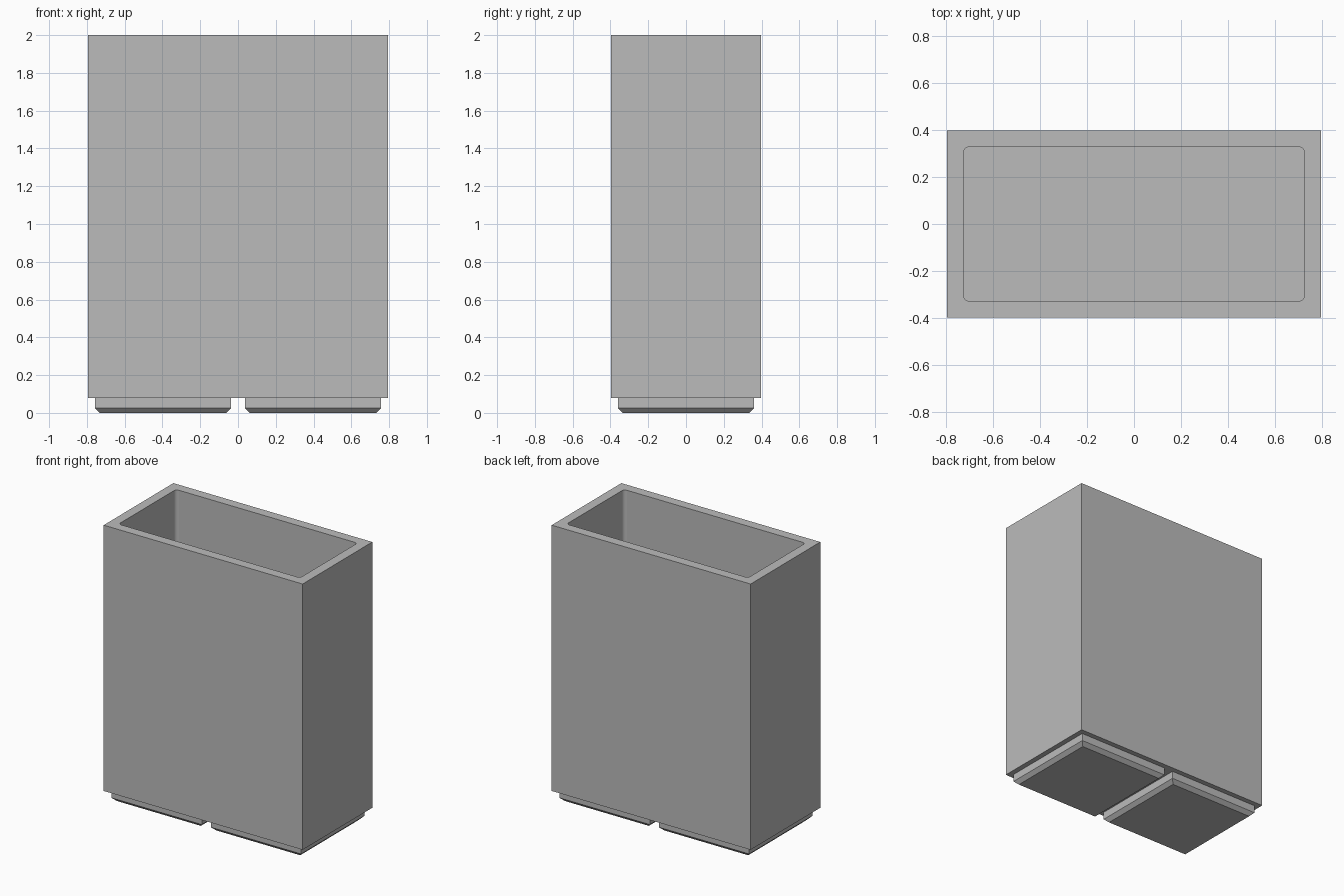
import bpy
import bmesh
from math import cos, sin, pi

cube = bpy.data.objects.get("Cube")
if cube:
    bpy.data.objects.remove(cube, do_unlink=True)

WIDTH, DEPTH, TOP = 0.795, 0.3975, 2.0   # half width, half depth, height
BASE, FLOOR = 0.08, 0.15                 # underside of body, cavity floor
WALL, RADIUS, STEPS = 0.07, 0.025, 6     # wall thickness, inner corner rounding
FOOT, GAP, CHAMFER = 0.361, 0.036, 0.026
CORNERS = [(1, 1), (-1, 1), (-1, -1), (1, -1)]

grey = bpy.data.materials.new("plain grey")
grey.use_nodes = True
colour = (0.5, 0.5, 0.5, 1)
grey.diffuse_color = colour
grey.node_tree.nodes["Principled BSDF"].inputs["Base Color"].default_value = colour


def finish(name, bm):
    bmesh.ops.recalc_face_normals(bm, faces=bm.faces)
    mesh = bpy.data.meshes.new(name)
    bm.to_mesh(mesh)
    bm.free()
    mesh.materials.append(grey)
    obj = bpy.data.objects.new(name, mesh)
    bpy.context.collection.objects.link(obj)
    return obj


def rectangle(bm, half_x, half_y, z, x=0):
    return [bm.verts.new((x + sx * half_x, sy * half_y, z)) for sx, sy in CORNERS]


def rounded_ring(bm, z):
    """Cavity outline as four corner arcs."""
    cx, cy = WIDTH - WALL - RADIUS, DEPTH - WALL - RADIUS
    arcs = []
    for k, (sx, sy) in enumerate(CORNERS):
        angles = [(k + i / STEPS) * pi / 2 for i in range(STEPS + 1)]
        arcs.append([bm.verts.new((sx * cx + RADIUS * cos(a),
                                   sy * cy + RADIUS * sin(a), z)) for a in angles])
    return arcs


def bridge(bm, low, high):
    for i in range(len(low)):
        j = (i + 1) % len(low)
        bm.faces.new((low[i], low[j], high[j], high[i]))


# Hollow body: outer box, rim and cavity with rounded vertical corners
bm = bmesh.new()
bottom = rectangle(bm, WIDTH, DEPTH, BASE)
top = rectangle(bm, WIDTH, DEPTH, TOP)
bm.faces.new(bottom)
bridge(bm, bottom, top)
upper, lower = rounded_ring(bm, TOP), rounded_ring(bm, FLOOR)
for k in range(4):
    n = (k + 1) % 4
    bm.faces.new((top[k], top[n], upper[n][0], upper[k][-1]))
    bm.faces.new((upper[k][-1], upper[n][0], lower[n][0], lower[k][-1]))
    for i in range(STEPS):
        bm.faces.new((top[k], upper[k][i + 1], upper[k][i]))
        arc = bm.faces.new((upper[k][i], upper[k][i + 1], lower[k][i + 1], lower[k][i]))
        arc.smooth = True
bm.faces.new([v for arc in lower for v in arc])
finish("container_body", bm)

# Two square feet with chamfered lower edges
for side, name in ((1, "left_foot"), (-1, "right_foot")):
    bm = bmesh.new()
    x = side * (GAP + FOOT)
    rings = [rectangle(bm, FOOT - CHAMFER, FOOT - CHAMFER, 0, x),
             rectangle(bm, FOOT, FOOT, CHAMFER, x),
             rectangle(bm, FOOT, FOOT, BASE, x)]
    bm.faces.new(rings[0])
    bm.faces.new(rings[-1])
    for low, high in zip(rings, rings[1:]):
        bridge(bm, low, high)
    finish(name, bm)
